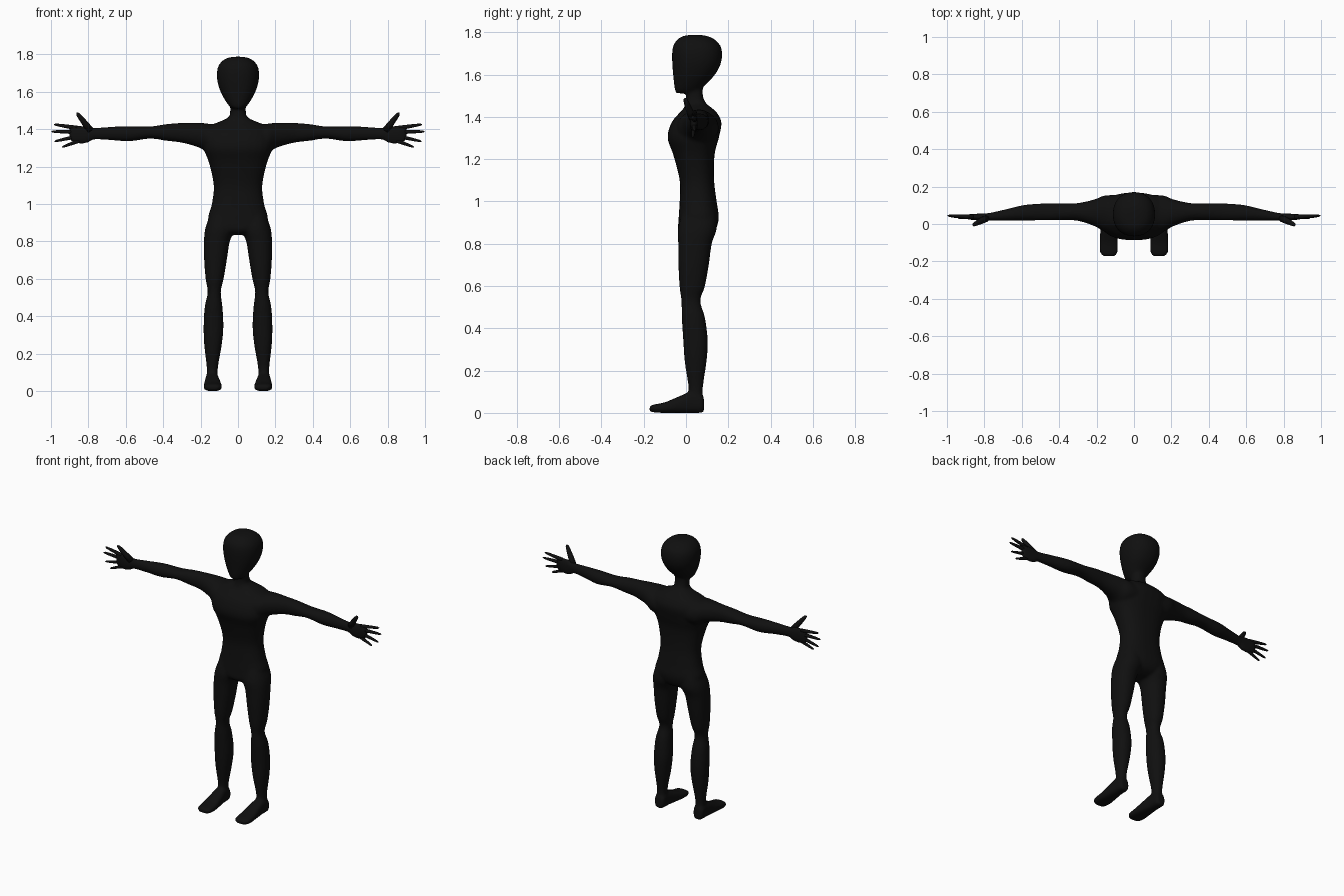
import bpy, bmesh, math
from mathutils import Vector

skin = bpy.data.materials.new("near_black")
skin.diffuse_color = (0.005, 0.005, 0.005, 1)


def spline(rows, steps=5):
    """Catmull-Rom interpolation between cross-section rows."""
    out = []
    for i in range(len(rows) - 1):
        p0, p1, p2 = rows[max(i - 1, 0)], rows[i], rows[i + 1]
        p3 = rows[min(i + 2, len(rows) - 1)]
        for s in range(steps):
            t = s / steps
            out.append([0.5 * (2 * b + (c - a) * t + (2 * a - 5 * b + 4 * c - d) * t * t
                               + (3 * b - a - 3 * c + d) * t ** 3)
                        for a, b, c, d in zip(p0, p1, p2, p3)])
    return out + [list(rows[-1])]


def loft(bm, axis, rows, side=1, power=2.0, n=28):
    """Closed tube along an axis; each row is (position, a_min, a_max, b_min, b_max)."""
    rings = []
    for t, a0, a1, b0, b1 in spline(rows):
        ring = []
        for k in range(n):
            w = 2 * math.pi * k / n
            c, s = math.cos(w), math.sin(w)
            a = (a0 + a1) / 2 + (a1 - a0) / 2 * math.copysign(abs(c) ** (2 / power), c)
            b = (b0 + b1) / 2 + (b1 - b0) / 2 * math.copysign(abs(s) ** (2 / power), s)
            x, y, z = {"x": (t, a, b), "y": (a, t, b), "z": (a, b, t)}[axis]
            ring.append(bm.verts.new((side * x, y, z)))
        rings.append(ring)
    faces = [bm.faces.new(rings[0]), bm.faces.new(rings[-1][::-1])]
    for r, q in zip(rings, rings[1:]):
        for k in range(n):
            faces.append(bm.faces.new((r[k], q[k], q[(k + 1) % n], r[(k + 1) % n])))
    bmesh.ops.recalc_face_normals(bm, faces=faces)


def finish(name, bm):
    me = bpy.data.meshes.new(name)
    bm.to_mesh(me)
    bm.free()
    me.materials.append(skin)
    for p in me.polygons:
        p.use_smooth = True
    ob = bpy.data.objects.new(name, me)
    bpy.context.collection.objects.link(ob)
    return ob


torso = [(0.835, -0.05, 0.05, 0.0, 0.09), (0.86, -0.13, 0.13, -0.035, 0.135),
         (0.92, -0.16, 0.16, -0.035, 0.155), (1.0, -0.14, 0.14, -0.03, 0.145),
         (1.1, -0.13, 0.13, -0.03, 0.133), (1.22, -0.155, 0.155, -0.06, 0.135),
         (1.3, -0.185, 0.185, -0.087, 0.155), (1.37, -0.185, 0.185, -0.07, 0.168),
         (1.415, -0.16, 0.16, -0.035, 0.15), (1.44, -0.10, 0.10, -0.012, 0.125),
         (1.465, -0.05, 0.05, -0.002, 0.095), (1.5, -0.042, 0.042, 0.0, 0.08),
         (1.56, -0.042, 0.042, 0.0, 0.08)]
head = [(1.512, -0.03, 0.03, -0.045, 0.03), (1.525, -0.048, 0.048, -0.052, 0.062),
        (1.56, -0.072, 0.072, -0.057, 0.10), (1.6, -0.093, 0.093, -0.061, 0.137),
        (1.65, -0.109, 0.109, -0.065, 0.164), (1.7, -0.113, 0.113, -0.066, 0.171),
        (1.74, -0.104, 0.104, -0.059, 0.161), (1.77, -0.078, 0.078, -0.036, 0.13),
        (1.784, -0.045, 0.045, -0.008, 0.095), (1.788, -0.012, 0.012, 0.03, 0.06)]
leg = [(0.94, 0.03, 0.15, -0.02, 0.14), (0.87, 0.018, 0.175, -0.038, 0.145),
       (0.8, 0.044, 0.182, -0.037, 0.122), (0.7, 0.06, 0.181, -0.036, 0.108),
       (0.6, 0.077, 0.173, -0.031, 0.09), (0.53, 0.092, 0.162, -0.022, 0.068),
       (0.45, 0.083, 0.178, -0.02, 0.09), (0.34, 0.078, 0.184, -0.013, 0.103),
       (0.24, 0.088, 0.18, -0.006, 0.097), (0.12, 0.108, 0.167, 0.012, 0.08),
       (0.04, 0.105, 0.172, 0.012, 0.08)]
foot = [(0.085, 0.115, 0.165, 0.003, 0.07), (0.07, 0.105, 0.173, 0.0, 0.09),
        (0.02, 0.102, 0.175, 0.0, 0.098), (-0.04, 0.093, 0.18, 0.0, 0.075),
        (-0.1, 0.086, 0.184, 0.0, 0.05), (-0.15, 0.088, 0.182, 0.002, 0.04),
        (-0.172, 0.1, 0.165, 0.008, 0.032)]
arm = [(0.1, -0.045, 0.155, 1.27, 1.425), (0.16, -0.04, 0.152, 1.275, 1.43),
       (0.21, -0.012, 0.132, 1.303, 1.435), (0.3, 0.017, 0.112, 1.328, 1.434),
       (0.38, 0.02, 0.11, 1.338, 1.428), (0.47, 0.02, 0.11, 1.35, 1.415),
       (0.58, 0.018, 0.103, 1.336, 1.417), (0.68, 0.018, 0.08, 1.342, 1.413),
       (0.77, 0.018, 0.06, 1.345, 1.408), (0.8, 0.018, 0.057, 1.328, 1.415),
       (0.84, 0.02, 0.055, 1.322, 1.42), (0.885, 0.024, 0.052, 1.33, 1.423),
       (0.9, 0.03, 0.046, 1.345, 1.415)]

# Body: lofted parts fused into one skin
bm = bmesh.new()
loft(bm, "z", torso, power=2.4)
loft(bm, "z", head, power=2.2)
for side in (1, -1):
    loft(bm, "z", leg, side, 2.2)
    loft(bm, "y", foot, side, 2.8)
    loft(bm, "x", arm, side, 2.1)
body = finish("body", bm)
fuse = body.modifiers.new("fuse", "REMESH")
fuse.mode = "VOXEL"
fuse.voxel_size = 0.009
fuse.use_smooth_shade = True
relax = body.modifiers.new("relax", "SMOOTH")
relax.factor = 0.5
relax.iterations = 4

# Fingers and thumbs: base, tip, base radius
digits = {
    "index_finger": ((0.86, 0.038, 1.407), (0.984, 0.045, 1.426), 0.012),
    "middle_finger": ((0.86, 0.038, 1.386), (0.998, 0.045, 1.388), 0.012),
    "ring_finger": ((0.86, 0.037, 1.362), (0.982, 0.04, 1.335), 0.011),
    "little_finger": ((0.84, 0.036, 1.342), (0.942, 0.032, 1.304), 0.011),
    "thumb": ((0.79, 0.03, 1.395), (0.862, -0.006, 1.488), 0.019),
}
for name, (base, tip, radius) in digits.items():
    for side, label in ((1, "left"), (-1, "right")):
        p, q = Vector(base), Vector(tip)
        p.x *= side
        q.x *= side
        d = (q - p).normalized()
        u = d.cross(Vector((0, 1, 0))).normalized()
        v = d.cross(u)
        bm = bmesh.new()
        rings = []
        for t, r in ((0, 1), (0.35, 0.88), (0.7, 0.7), (0.93, 0.5), (1, 0.15)):
            c = p.lerp(q, t)
            rings.append([bm.verts.new(c + radius * r * (math.cos(k * math.pi / 5) * u
                                                         + math.sin(k * math.pi / 5) * v))
                          for k in range(10)])
        for a, b in zip(rings, rings[1:]):
            for k in range(10):
                bm.faces.new((a[k], a[(k + 1) % 10], b[(k + 1) % 10], b[k]))
        bm.faces.new(rings[-1])
        bm.faces.new(rings[0][::-1])
        bmesh.ops.recalc_face_normals(bm, faces=bm.faces)
        finish(label + "_" + name, bm)
